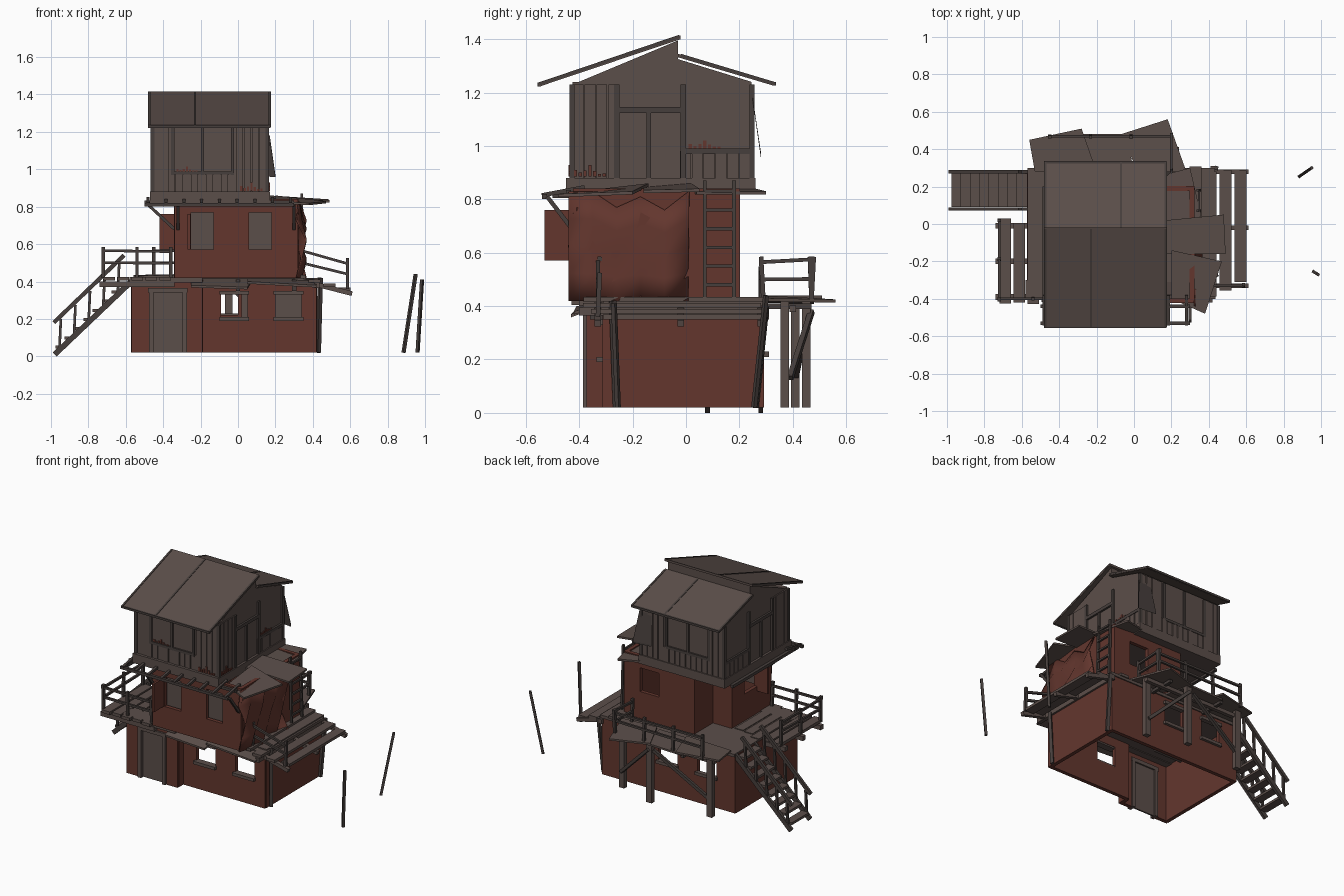
import bpy, bmesh, random
from mathutils import Vector, Matrix

random.seed(4)
cube = bpy.data.objects.get("Cube")
if cube:
    bpy.data.objects.remove(cube)


def material(name, rgb):
    m = bpy.data.materials.new(name)
    m.use_nodes = True
    m.diffuse_color = (*rgb, 1)
    m.node_tree.nodes["Principled BSDF"].inputs["Base Color"].default_value = (*rgb, 1)
    return m


WOOD = material("weathered wood", (.105, .077, .068))
DARK = material("dark timber", (.062, .049, .045))
BRICK = material("red brick", (.125, .037, .027))


class Part:
    """Collects boxes, beams and sheets into one named object."""
    def __init__(self, name, mat):
        self.name, self.mat, self.bm = name, mat, bmesh.new()

    def box(self, x, y, z):
        size = [b - a for a, b in (x, y, z)]
        mid = [(a + b) / 2 for a, b in (x, y, z)]
        mat = Matrix.Translation(mid) @ Matrix.Diagonal((*size, 1))
        bmesh.ops.create_cube(self.bm, size=1, matrix=mat)
        return self

    def beam(self, p, q, w=.02, h=None):
        p, q = Vector(p), Vector(q)
        d = q - p
        rot = d.to_track_quat('Z', 'Y').to_matrix().to_4x4()
        mat = Matrix.Translation((p + q) / 2) @ rot @ Matrix.Diagonal((w, h or w, d.length, 1))
        bmesh.ops.create_cube(self.bm, size=1, matrix=mat)
        return self

    def sheet(self, pts, t=.012):
        """Flat polygon thickened downwards."""
        f = self.bm.faces.new([self.bm.verts.new(p) for p in pts])
        r = bmesh.ops.extrude_face_region(self.bm, geom=[f], use_keep_orig=True)
        for v in r["geom"]:
            if isinstance(v, bmesh.types.BMVert):
                v.co.z -= t
        return self

    def prism(self, profile, x0, x1):
        """Profile in y and z, run along x."""
        f = self.bm.faces.new([self.bm.verts.new((x0, y, z)) for y, z in profile])
        r = bmesh.ops.extrude_face_region(self.bm, geom=[f], use_keep_orig=True)
        for v in r["geom"]:
            if isinstance(v, bmesh.types.BMVert):
                v.co.x = x1
        return self

    def wall(self, axis, span, at, zs, holes=(), t=.025):
        """Wall along axis, split into cells around its openings."""
        us = sorted({*span, *[u for h in holes for u in h[:2]]})
        vs = sorted({*zs, *[v for h in holes for v in h[2:]]})
        for a, b in zip(us, us[1:]):
            for c, d in zip(vs, vs[1:]):
                u, v = (a + b) / 2, (c + d) / 2
                if not any(h[0] < u < h[1] and h[2] < v < h[3] for h in holes):
                    across = (at - t / 2, at + t / 2)
                    self.box(*(((a, b), across) if axis == 'x' else (across, (a, b))), (c, d))
        return self

    def done(self):
        bmesh.ops.recalc_face_normals(self.bm, faces=self.bm.faces)
        mesh = bpy.data.meshes.new(self.name)
        self.bm.to_mesh(mesh)
        self.bm.free()
        mesh.materials.append(self.mat)
        ob = bpy.data.objects.new(self.name, mesh)
        bpy.context.collection.objects.link(ob)
        return ob


# Ground storey, open below
low = (.02, .41)
ground = Part("ground_storey_walls", BRICK)
ground.wall('x', (-.2, .42), -.3, low, [(-.09, .05, .2, .34), (.2, .34, .2, .34)])
ground.wall('x', (-.57, -.19), -.36, low, [(-.46, -.29, .02, .35)])
ground.wall('y', (-.36, -.3), -.2, low)
ground.wall('x', (-.57, .42), .28, low, [(-.14, 0, .22, .36), (-.43, -.29, .22, .36)])
ground.wall('y', (-.36, .28), -.56, low).wall('y', (-.3, .28), .41, low).done()
Part("inner_boards", WOOD).box((.02, .4), (.25, .26), (.05, .39)).done()

door = Part("front_door", WOOD).box((-.46, -.29), (-.36, -.35), (.02, .35))
for x in (-.465, -.285):
    door.box((x - .012, x + .012), (-.385, -.34), (.02, .36))
door.box((-.48, -.27), (-.385, -.34), (.34, .365)).done()

trim = Part("window_sills", WOOD)
for x in (-.02, .27):
    for z in (.2, .34):
        trim.box((x - .08, x + .08), (-.335, -.29), (z - .01, z + .01))
for x in (-.07, -.36):
    for z in (.22, .36):
        trim.box((x - .08, x + .08), (.28, .31), (z - .01, z + .01))
trim.done()
lamp = Part("wall_lamps", DARK)
for x in (0, .3):
    lamp.box((x - .012, x + .012), (-.36, -.31), (.35, .41))
lamp.done()
Part("ground_storey_roof", WOOD).box((-.57, .43), (-.31, .3), (.4, .42)).box(
    (-.58, -.19), (-.4, -.3), (.395, .425)).done()
Part("porch_sheets", WOOD).sheet([(-.25, -.42, .38), (.05, -.43, .37), (.08, -.3, .42), (-.25, -.3, .42)]).sheet(
    [(.05, -.41, .4), (.42, -.42, .38), (.42, -.28, .42), (.05, -.28, .42)]).done()

# Middle storey with a stepped back corner
mid = (.42, .84)
middle = Part("middle_storey_walls", BRICK)
middle.wall('x', (-.34, .32), -.41, mid, [(-.25, -.13, .57, .77), (.06, .18, .57, .77)])
middle.wall('y', (-.41, 0), -.33, mid, [(-.27, -.13, .6, .76)])
middle.wall('x', (-.34, -.2), -.01, mid).wall('y', (0, .2), -.19, mid)
middle.wall('x', (-.2, .32), .19, mid, [(.06, .2, .6, .76)])
middle.wall('y', (-.41, .2), .31, mid).done()
Part("middle_window_boards", WOOD).box((-.27, .2), (-.385, -.375), (.55, .79)).done()
Part("brick_shutters", BRICK).box((-.27, -.255), (-.53, -.42), (.57, .76)).box(
    (-.42, -.34), (-.28, -.265), (.57, .76)).done()

# Warped outer skin on the side wall
skin = Part("warped_side_skin", BRICK)
rows = []
tops = (.83, .83, .77, .81, .76, .83)
for i, top in enumerate(tops):
    y = -.44 + i * .09
    rows.append([skin.bm.verts.new((.33 + .025 * ((i + k) % 3 - .5) * (k < 4), y, .42 + (top - .42) * k / 4))
                 for k in range(5)])
for a, b in zip(rows, rows[1:]):
    for k in range(4):
        skin.bm.faces.new((a[k], b[k], b[k + 1], a[k + 1]))
ob = skin.done()
ob.data.shade_smooth()
ob.modifiers.new("thickness", 'SOLIDIFY').thickness = .008

ladder = Part("ladder", DARK)
for y in (.07, .18):
    ladder.beam((.35, y, .43), (.34, y, .87), .014)
for i in range(6):
    ladder.beam((.347, .07, .48 + i * .07), (.347, .18, .48 + i * .07), .012)
ladder.done()

# Awnings under the cabin
awning = Part("front_awning_frame", DARK)
for y, z in ((-.53, .81), (-.44, .825)):
    awning.beam((-.5, y, z), (.3, y, z), .018)
for i in range(9):
    x = -.48 + i * .095
    awning.beam((x, -.54, .815), (x, -.38, .845), .016)
for x in (-.32, .3):
    awning.beam((x, -.42, .68), (x, -.52, .81), .016)
awning.beam((-.34, -.3, .68), (-.48, -.3, .81), .016).beam((-.48, -.5, .815), (-.48, .2, .815), .02)
awning.done()
Part("side_awning_sheets", WOOD).sheet([(.2, -.4, .83), (.38, -.48, .82), (.47, -.2, .83), (.2, -.14, .86)]).sheet(
    [(.17, -.16, .845), (.49, -.16, .835), (.48, .05, .84), (.17, .02, .86)]).sheet(
    [(.15, 0, .84), (.36, .04, .83), (.3, .3, .83), (.15, .26, .84)]).done()

# Upper cabin
Part("cabin_base", WOOD).box((-.47, .17), (-.45, .26), (.82, .88)).done()
Part("cabin_walls", WOOD).box((-.455, .155), (-.425, .245), (.87, 1.24)).prism(
    [(-.425, 1.23), (-.03, 1.395), (-.03, 1.325), (.245, 1.24)], -.455, .155).done()
planks = Part("cabin_planks", WOOD)
for wide, side in ((.61, 'x'), (.67, 'y')):
    start = -.455 if side == 'x' else -.425
    for i in range(15):
        s = start + wide * i / 15
        e = s + wide / 15 - random.uniform(.002, .006)
        for sign in (0, 1):
            t = random.uniform(.006, .011)
            door_bay = side == 'y' and -.28 < s < -.03
            window_bay = side == 'x' and -.36 < s < -.04 or side == 'y' and s > -.03
            z = (.88, 1.23) if not window_bay else (.88, .98)
            if door_bay:
                continue
            if side == 'x':
                planks.box((s, e), ((-.425 - t, -.42), (.24, .245 + t))[sign], z)
            else:
                planks.box(((-.455 - t, -.45), (.15, .155 + t))[sign], (s, e), z)
planks.done()
frames = Part("cabin_frames", DARK)
for x in (-.457, .157):
    for y in (-.427, -.26, -.01, .247):
        frames.beam((x, y, .88), (x, y, 1.23), .02)
    frames.beam((x, -.26, 1.135), (x, -.01, 1.135), .022)
    frames.beam((x, -.01, .98), (x, .25, .98), .02)
    frames.beam((x, -.14, .88), (x, -.14, 1.13), .017)
for y in (-.427, .247):
    for x in (-.35, -.19, -.03):
        frames.beam((x, y, .97), (x, y, 1.23), .017)
    frames.beam((-.35, y, .98), (-.03, y, .98), .018)
frames.done()
chips = Part("brick_chips", BRICK)
for i in range(7):
    w, h = .012, random.uniform(.01, .045)
    chips.box((.012 + i * .018, .012 + i * .018 + w), (-.44, -.43), (.885, .885 + h))
    chips.box((-.33 + i * .017, -.33 + i * .017 + w), (-.43, -.42), (.985, .985 + h * .7))
    chips.box((.16, .17), (-.42 + i * .018, -.42 + i * .018 + w), (.885, .885 + h))
    chips.box((.15, .16), (.01 + i * .018, .01 + i * .018 + w), (.99, .99 + h * .7))
chips.done()
Part("loose_shutter", DARK).sheet([(.17, .25, 1.18), (.08, .25, 1.18), (.06, .28, .98), (.2, .28, .97)]).done()

# Offset double pitched roof
Part("front_roof", WOOD).prism([(-.55, 1.235), (-.02, 1.415), (-.02, 1.4), (-.55, 1.222)], -.48, .175).done()
Part("back_roof", WOOD).prism([(-.03, 1.345), (.33, 1.238), (.33, 1.225), (-.03, 1.332)], -.48, .175).done()
trim = Part("roof_trim", DARK)
for x in (-.475, -.23, .17):
    trim.beam((x, -.55, 1.232), (x, -.025, 1.41), .012)
for x in (-.475, -.07, .17):
    trim.beam((x, .33, 1.234), (x, -.02, 1.339), .012)
trim.beam((-.48, -.55, 1.23), (.175, -.55, 1.23), .014).beam((-.48, .33, 1.233), (.175, .33, 1.233), .014).done()

# Left-hand and right-hand plank decks
deck = Part("stair_side_deck", WOOD)
for i in range(5):
    x = -.72 + i * .075
    deck.box((x, x + .063), (-.42 + random.uniform(-.01, .02), random.uniform(-.01, .04)), (.405, .425))
for y in (-.39, -.2, -.01):
    deck.beam((-.74, y, .385), (-.34, y, .385), .03)
deck.done()
side = Part("sloping_side_deck", WOOD)
for i in range(4):
    x, z = .33 + i * .08, .425 - i * .022
    side.beam((x, -.35 + random.uniform(-.05, .04), z), (x, .3 + random.uniform(-.02, .02), z), .064, .018)
for y in (-.33, -.02, .28):
    side.beam((.3, y, .415), (.61, y, .335), .025)
side.box((.41, .435), (-.4, .31), (.365, .395)).done()

rails = Part("deck_railings", DARK)


def railing(a, b, count, w=.014):
    a, b = Vector(a), Vector(b)
    for i in range(count):
        p = a.lerp(b, i / (count - 1))
        rails.beam(p, p + Vector((0, random.uniform(-.01, .01), .165)), w + .003)
    for h in (.08, .145):
        rails.beam(a + Vector((0, 0, h)), b + Vector((0, 0, h + random.uniform(-.01, .01))), w)


railing((-.72, -.4, .42), (-.72, .02, .42), 3)
railing((-.72, -.4, .42), (-.36, -.4, .42), 3)
railing((.34, -.33, .42), (.585, -.33, .36), 2)
railing((-.45, .47, .42), (.2, .47, .42), 4)
railing((.2, .29, .42), (.2, .47, .42), 2)
rails.done()

# Back landing of loose sheets on posts
Part("back_landing_sheets", WOOD).sheet([(-.56, .45, .435), (-.53, .28, .43), (-.2, .28, .44), (-.28, .51, .44)]).sheet(
    [(-.32, .28, .425), (.0, .28, .43), (-.04, .48, .425), (-.3, .48, .42)]).sheet(
    [(-.07, .48, .43), (.02, .28, .44), (.28, .28, .43), (.18, .56, .425)]).done()
posts = Part("back_posts", WOOD)
for x, y in ((.21, .37), (-.05, .45), (-.47, .41)):
    posts.box((x - .02, x + .02), (y - .016, y + .016), (.02, .42))
posts.beam((-.5, .4, .39), (.24, .4, .39), .025).done()
Part("back_braces", DARK).beam((.21, .39, .13), (-.05, .47, .38)).beam((-.47, .41, .13), (-.08, .46, .38)).beam(
    (.1, .28, .4), (.1, .47, .4)).beam((-.3, .28, .4), (-.3, .47, .4)).done()
Part("side_posts", DARK).beam((.43, -.26, .02), (.44, -.275, .42)).beam((.43, .26, .02), (.44, .3, .4)).done()

# Stairs with handrails
stairs = Part("stair_treads", WOOD)
for i in range(8):
    x, z = -.95 + i * .05, .05 + i * .049
    stairs.box((x - .027, x + .027), (.09, .27), (z - .008, z + .008))
stairs.done()
sides = Part("stair_sides", DARK)
for y in (.08, .28):
    sides.beam((-.98, y, .01), (-.56, y, .41), .018, .03)
    sides.beam((-.985, y, .18), (-.61, y, .54), .018, .022)
    for i in range(5):
        x, z = -.955 + i * .078, .03 + i * .075
        sides.beam((x, y, z), (x + .008, y, z + .17), .014)
sides.done()

# Detached leaning poles
Part("leaning_poles", DARK).beam((.885, .255, .02), (.95, .3, .44), .016).beam(
    (.96, -.255, .02), (.984, -.27, .41), .016).done()
